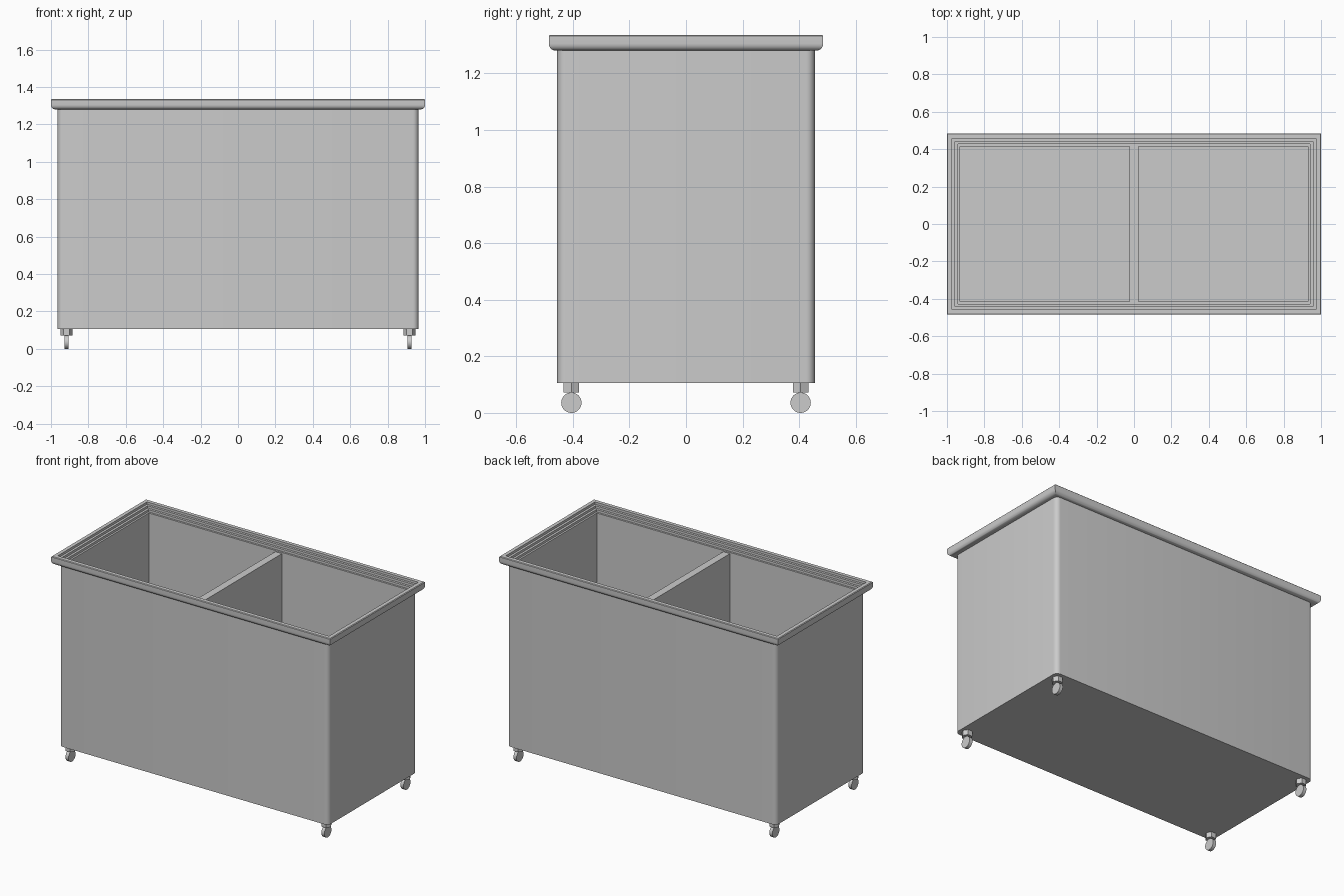
import bpy, bmesh, math
from mathutils import Matrix

if "Cube" in bpy.data.objects:
    bpy.data.objects.remove(bpy.data.objects["Cube"])


def finish(name, bm, smooth=True):
    bmesh.ops.recalc_face_normals(bm, faces=bm.faces)
    me = bpy.data.meshes.new(name)
    bm.to_mesh(me)
    bm.free()
    ob = bpy.data.objects.new(name, me)
    bpy.context.collection.objects.link(ob)
    if smooth:
        bpy.context.view_layer.objects.active = ob
        ob.select_set(True)
        bpy.ops.object.shade_smooth_by_angle(angle=math.radians(35))
        ob.select_set(False)
    return ob


def rect_loft(name, profile, cap_end=False):
    """Mitred sweep: each (inset, z) becomes a rectangle inside the rim outline."""
    bm = bmesh.new()
    rings = []
    for d, z in profile:
        x, y = 1.0 - d, 0.485 - d
        rings.append([bm.verts.new((sx * x, sy * y, z))
                      for sx, sy in ((-1, -1), (1, -1), (1, 1), (-1, 1))])
    for a, b in zip(rings, rings[1:]):
        for i in range(4):
            j = (i + 1) % 4
            bm.faces.new((a[i], a[j], b[j], b[i]))
    if cap_end:
        bm.faces.new(rings[-1])
    return finish(name, bm)


def box(name, lo, hi, bevel=0.0):
    bm = bmesh.new()
    bmesh.ops.create_cube(bm, size=1)
    for v in bm.verts:
        v.co = [l + (c + 0.5) * (h - l) for c, l, h in zip(v.co, lo, hi)]
    if bevel:
        # round the upright corners, leave the top open
        up = [e for e in bm.edges if abs(e.verts[0].co.z - e.verts[1].co.z) > 0.1]
        bmesh.ops.bevel(bm, geom=up, offset=bevel, segments=6, profile=0.5, affect='EDGES')
        top = [f for f in bm.faces if all(v.co.z > hi[2] - 1e-4 for v in f.verts)]
        bmesh.ops.delete(bm, geom=top, context='FACES_ONLY')
    return finish(name, bm)


def cylinder(name, radius, depth, sides, matrix):
    bm = bmesh.new()
    bmesh.ops.create_cone(bm, cap_ends=True, segments=sides, radius1=radius,
                          radius2=radius, depth=depth, matrix=matrix)
    return finish(name, bm)


# Outer cabinet with rounded upright corners
box("cabinet", (-0.965, -0.455, 0.105), (0.965, 0.455, 1.282), bevel=0.03)

# Rim: flat underside, rounded lower lip, stepped ledges, then liner walls and floor
lip = [(0.025 - 0.025 * math.sin(a), 1.305 - 0.025 * math.cos(a))
       for a in (math.radians(15 * i) for i in range(7))]
rim = [(0.065, 1.28)] + lip + [(0.0, 1.331), (0.004, 1.335)]
steps = [(0.028, 1.335), (0.028, 1.32), (0.043, 1.32), (0.043, 1.305),
         (0.058, 1.305), (0.058, 1.29), (0.07, 1.29)]
rect_loft("rim_and_liner", rim + steps + [(0.07, 0.15)], cap_end=True)

# Central partition
box("divider", (-0.024, -0.415, 0.15), (0.024, 0.415, 1.282))

# Four casters: hexagonal mount and thin wheel
for sx, side in ((-1, "left"), (1, "right")):
    for sy, end in ((-1, "front"), (1, "back")):
        x, y = sx * 0.917, sy * 0.405
        cylinder(f"caster_mount_{end}_{side}", 0.032, 0.034, 6,
                 Matrix.Translation((x, y, 0.089)) @ Matrix.Rotation(math.pi / 2, 4, 'Z'))
        cylinder(f"caster_wheel_{end}_{side}", 0.036, 0.022, 32,
                 Matrix.Translation((x, y, 0.036)) @ Matrix.Rotation(math.pi / 2, 4, 'Y'))
